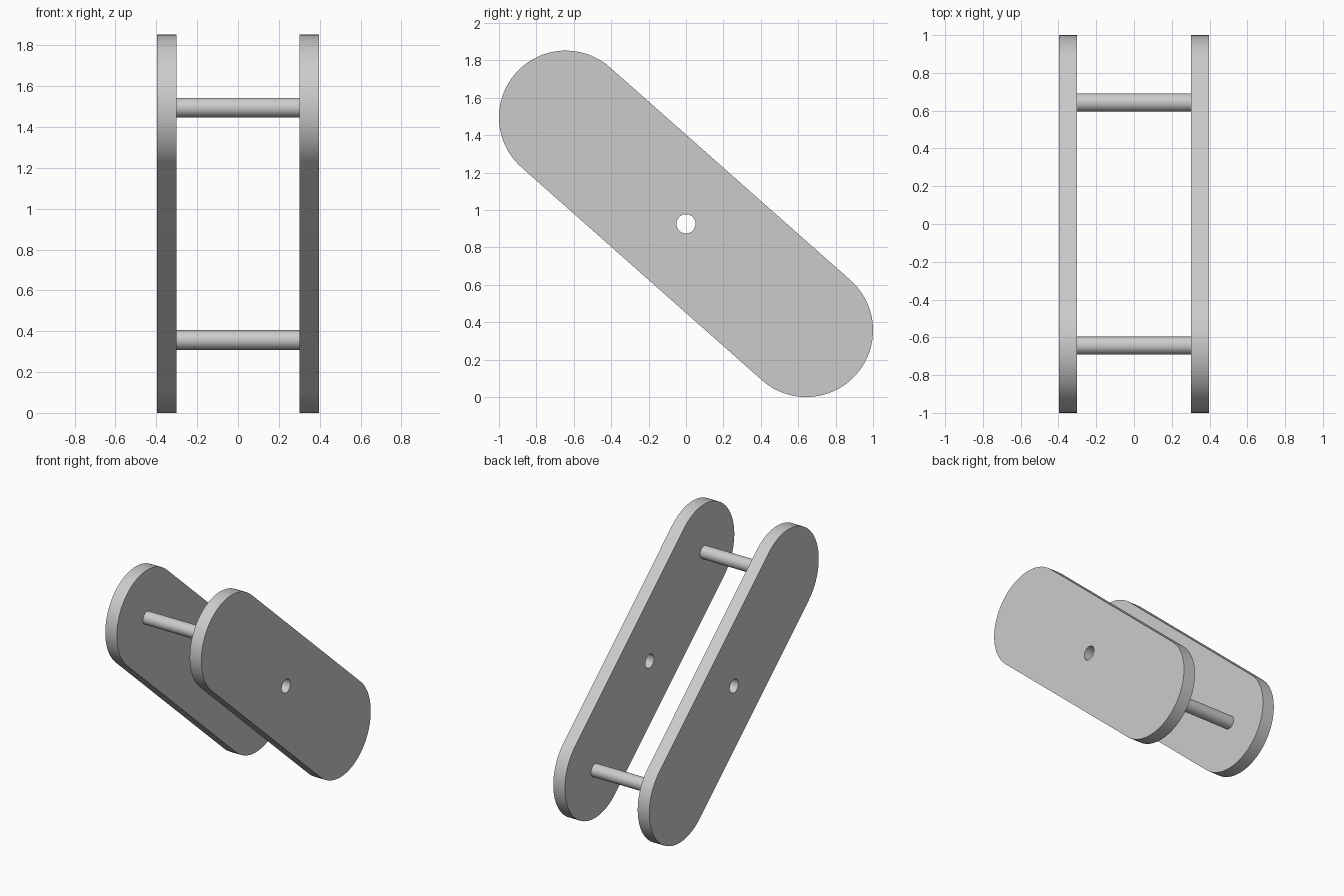
import bpy, bmesh
from math import pi, cos, sin, atan2, radians
from mathutils import Vector

cube = bpy.data.objects.get("Cube")
if cube:
    bpy.data.objects.remove(cube, do_unlink=True)

END_R = 0.357             # radius of the rounded plate ends
ROD_R = 0.048
HOLE_R = 0.051
INNER, OUTER = 0.301, 0.397   # plate faces along x
TOP = Vector((-0.643, 1.495))     # end centres in (y, z)
BOTTOM = Vector((0.643, 0.357))
MIDDLE = (TOP + BOTTOM) / 2

grey = bpy.data.materials.new("light grey")
grey.use_nodes = True
colour = (0.6, 0.6, 0.6, 1)
grey.diffuse_color = colour
grey.node_tree.nodes["Principled BSDF"].inputs["Base Color"].default_value = colour


def arc(centre, radius, start, sweep, steps):
    return [centre + radius * Vector((cos(start + sweep * i / steps),
                                      sin(start + sweep * i / steps)))
            for i in range(steps + 1)]


def finish(name, bm):
    bmesh.ops.recalc_face_normals(bm, faces=bm.faces)
    mesh = bpy.data.meshes.new(name)
    bm.to_mesh(mesh)
    bm.free()
    mesh.materials.append(grey)
    obj = bpy.data.objects.new(name, mesh)
    bpy.context.collection.objects.link(obj)
    bpy.ops.object.select_all(action='DESELECT')
    obj.select_set(True)
    bpy.context.view_layer.objects.active = obj
    bpy.ops.object.shade_smooth_by_angle(angle=radians(30))


def side_plate(name, x0, x1):
    # Slanted stadium outline with a round hole in the middle
    bm = bmesh.new()
    axis = BOTTOM - TOP
    angle = atan2(axis.y, axis.x)
    outline = (arc(BOTTOM, END_R, angle - pi / 2, pi, 48)
               + arc(TOP, END_R, angle + pi / 2, pi, 48))
    hole = arc(MIDDLE, HOLE_R, 0, 2 * pi, 48)[:-1]
    edges = []
    for loop in (outline, hole):
        verts = [bm.verts.new((x0, p.x, p.y)) for p in loop]
        edges += [bm.edges.new((verts[i - 1], verts[i])) for i in range(len(verts))]
    bmesh.ops.triangle_fill(bm, edges=edges, use_beauty=True, normal=(1, 0, 0))
    result = bmesh.ops.extrude_face_region(bm, geom=bm.faces[:], use_keep_orig=True)
    moved = [g for g in result["geom"] if isinstance(g, bmesh.types.BMVert)]
    bmesh.ops.translate(bm, verts=moved, vec=(x1 - x0, 0, 0))
    finish(name, bm)


def rod(name, centre):
    # Round bar spanning the gap between the plates
    bm = bmesh.new()
    verts = [bm.verts.new((-INNER, p.x, p.y))
             for p in arc(centre, ROD_R, 0, 2 * pi, 48)[:-1]]
    face = bm.faces.new(verts)
    result = bmesh.ops.extrude_face_region(bm, geom=[face], use_keep_orig=True)
    moved = [g for g in result["geom"] if isinstance(g, bmesh.types.BMVert)]
    bmesh.ops.translate(bm, verts=moved, vec=(2 * INNER, 0, 0))
    finish(name, bm)


side_plate("left_plate", INNER, OUTER)
side_plate("right_plate", -OUTER, -INNER)
rod("upper_rod", TOP)
rod("lower_rod", BOTTOM)
